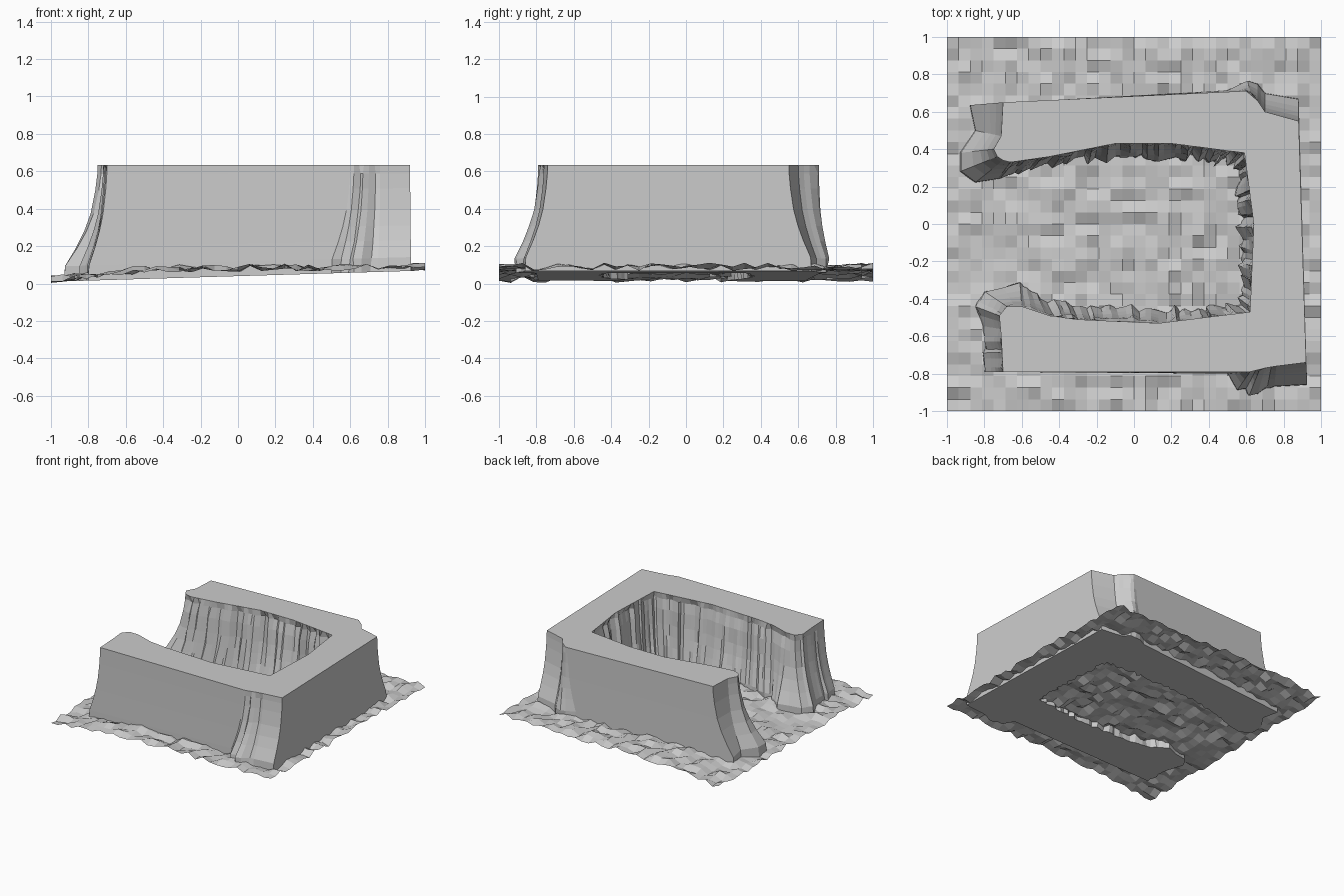
import bpy, bmesh, random
from mathutils import Vector

if "Cube" in bpy.data.objects:
    bpy.data.objects.remove(bpy.data.objects["Cube"])

random.seed(7)
TOP = 0.635


def ground_plane(x):
    return 0.04 + 0.03 * x


def finish(bm, name):
    mesh = bpy.data.meshes.new(name)
    bm.to_mesh(mesh)
    bm.free()
    obj = bpy.data.objects.new(name, mesh)
    bpy.context.collection.objects.link(obj)
    return obj


# Rough ground: jittered grid that dips towards the open (left) side
bm = bmesh.new()
bmesh.ops.create_grid(bm, x_segments=32, y_segments=32, size=1)
for v in bm.verts:
    x = v.co.x
    if x < -0.5:
        h = 0.023 + (x + 1) * 0.11
    else:
        h = 0.08 + (x + 0.5) * 0.007
    v.co.z = h + random.uniform(-0.022, 0.022)
finish(bm, "rough_ground")

# Wall outline stations: top x, top y, base x, base y (counter-clockwise)
front_face = [(-.70, -.79, -.80, -.79)]
front_corner = [(.60, -.79, .50, -.80), (.62, -.79, .55, -.89),
                (.70, -.77, .66, -.91)]
right_face = [(.76, -.76, .75, -.87), (.92, -.74, .925, -.86), (.88, .55, .88, .67)]
back_corner = [(.70, .60, .70, .70), (.66, .66, .66, .75), (.60, .71, .57, .75)]
back_face = [(.58, .71, .50, .715)]
back_end = [(-.70, .65, -.88, .635), (-.71, .47, -.85, .50),
            (-.75, .40, -.93, .38), (-.73, .36, -.93, .28)]
inner = [(-.70, .34, -.85, .22), (-.66, .33, -.73, .24),
         (-.45, .36, -.50, .31), (-.10, .43, -.10, .36),
         (.20, .43, .20, .35), (.59, .38, .54, .33),
         (.64, 0, .57, 0), (.62, -.47, .57, -.43),
         (.13, -.53, .13, -.46), (-.30, -.51, -.33, -.44),
         (-.45, -.49, -.50, -.40), (-.60, -.44, -.61, -.31)]
front_end = [(-.68, -.44, -.80, -.36), (-.72, -.49, -.85, -.44),
             (-.71, -.60, -.80, -.60)]

stations = []
for group, rough in ((front_face, 0), (front_corner, .6), (right_face, 0),
                     (back_corner, .6), (back_face, 0), (back_end, 0), (inner, 1),
                     (front_end, .5)):
    stations += [(Vector(s[:2]), Vector(s[2:]), rough) for s in group]

# Split the weathered sides into narrow strips, each with its own lean and bulge
columns = []
for i, (top, base, rough) in enumerate(stations):
    top2, base2, _ = stations[(i + 1) % len(stations)]
    n = max(1, round((top2 - top).length / 0.032)) if rough else 1
    for k in range(n):
        t = top.lerp(top2, k / n)
        b = base.lerp(base2, k / n)
        bulge = Vector((0, 0))
        if rough and k:
            b += (b - t).normalized() * random.uniform(-0.02, 0.02) * rough
            bulge = (b - t).normalized() * random.uniform(-0.025, 0.025) * rough
            bulge += (top2 - top).normalized() * random.uniform(-0.014, 0.014)
        columns.append((t, b, rough, bulge))

# Flared wall: (height fraction, flare fraction) rows
profile = [(0, 1), (.13, .97), (.29, .64), (.43, .40), (.58, .21),
           (.78, .07), (.92, .01), (1, 0)]
bm = bmesh.new()
rings = []
for h, flare in profile:
    ring = []
    for t, b, rough, bulge in columns:
        f = flare - .15 if rough == 1 and h == .92 else flare  # slight overhang under the rim
        p = t.lerp(b, f)
        if 0 < h < 1:
            p += bulge * random.uniform(.7, 1.2)
        z0 = ground_plane(b.x)
        ring.append(bm.verts.new((p.x, p.y, z0 + (TOP - z0) * h)))
    rings.append(ring)
for lo, hi in zip(rings, rings[1:]):
    for i in range(len(lo)):
        j = (i + 1) % len(lo)
        bm.faces.new((lo[i], lo[j], hi[j], hi[i]))
bm.faces.new(rings[-1])
bm.faces.new(list(reversed(rings[0])))
bm.normal_update()
bmesh.ops.triangulate(bm, faces=[f for f in bm.faces if len(f.verts) > 4])
bmesh.ops.recalc_face_normals(bm, faces=bm.faces)
finish(bm, "cliff_wall")
